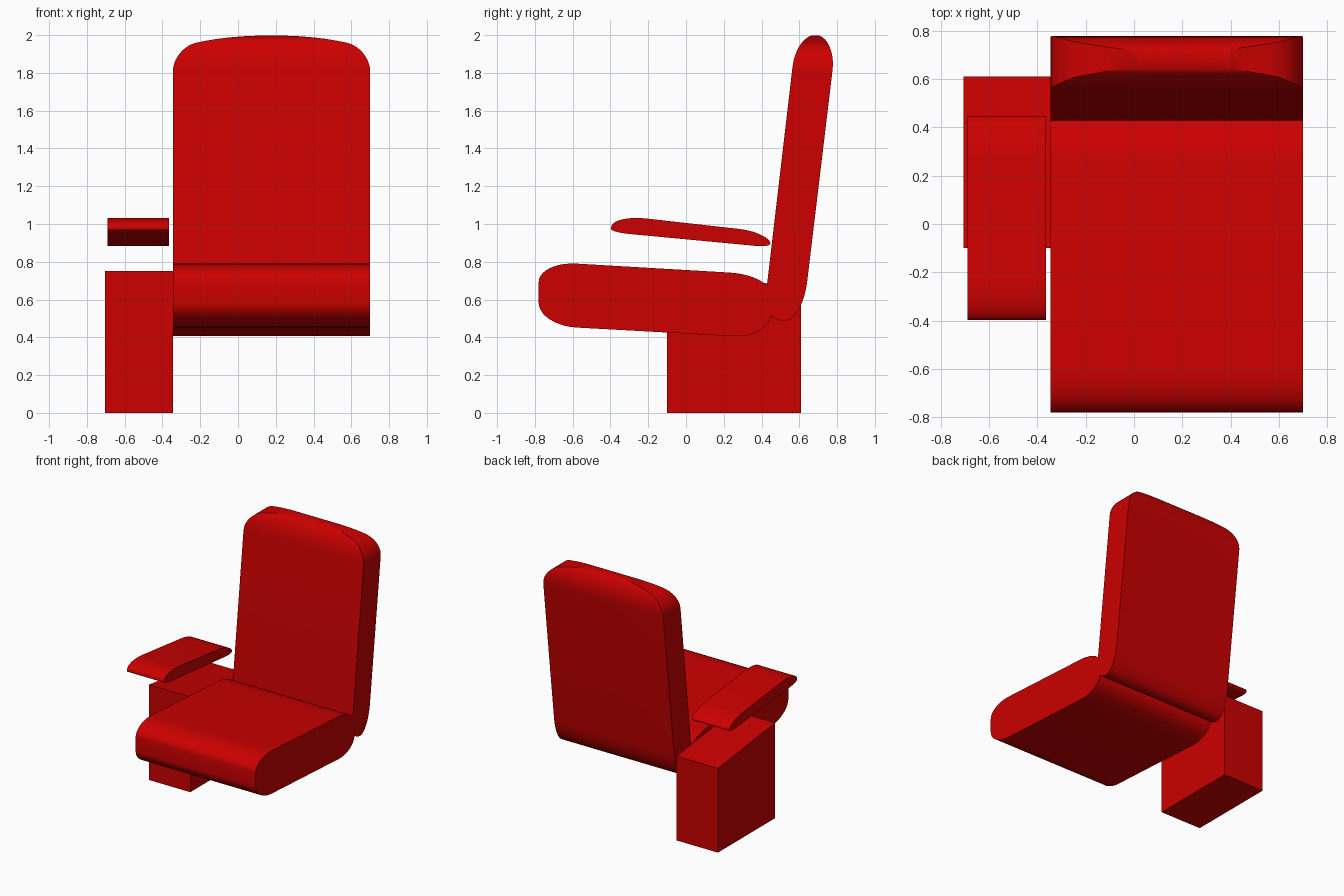
import bpy, bmesh, math
from mathutils import Vector

cube = bpy.data.objects.get("Cube")
if cube:
    bpy.data.objects.remove(cube, do_unlink=True)

red = bpy.data.materials.new("red upholstery")
red.use_nodes = True
COLOUR = (0.604, 0, 0, 1)
red.diffuse_color = COLOUR
red.node_tree.nodes["Principled BSDF"].inputs["Base Color"].default_value = COLOUR


def rounded(corners, steps=10):
    """Outline from corners (u, v, reach before, reach after), each eased by a curve."""
    points = []
    for i, (u, v, before, after) in enumerate(corners):
        c = Vector((u, v))
        p = Vector(corners[i - 1][:2])
        n = Vector(corners[(i + 1) % len(corners)][:2])
        if before == 0:
            points.append(c)
            continue
        a = c + (p - c).normalized() * before
        b = c + (n - c).normalized() * after
        h1, h2 = a.lerp(c, 0.55), b.lerp(c, 0.55)
        for k in range(steps + 1):
            t = k / steps
            s = 1 - t
            points.append(a * s**3 + h1 * 3 * s * s * t + h2 * 3 * s * t * t + b * t**3)
    return points


def trim(bm, outline):
    """Cut away everything above a convex open outline in the xz plane, capping each cut."""
    for p, q in zip(outline, outline[1:]):
        normal = Vector((p.y - q.y, 0, q.x - p.x))
        cut = bmesh.ops.bisect_plane(
            bm, geom=bm.verts[:] + bm.edges[:] + bm.faces[:], dist=1e-6,
            plane_co=(p.x, 0, p.y), plane_no=normal.normalized(), clear_outer=True)
        edges = [g for g in cut["geom_cut"] if isinstance(g, bmesh.types.BMEdge) and g.is_boundary]
        if edges:
            bmesh.ops.edgeloop_fill(bm, edges=edges)


def extrude(name, outline, low, high, arch=None, smooth=True):
    """Solid from an outline in the yz plane, optionally trimmed by an arch."""
    bm = bmesh.new()
    face = bm.faces.new([bm.verts.new((low, p.x, p.y)) for p in outline])
    made = bmesh.ops.extrude_face_region(bm, geom=[face])["geom"]
    bmesh.ops.translate(bm, vec=(high - low, 0, 0),
                        verts=[g for g in made if isinstance(g, bmesh.types.BMVert)])
    if arch:
        trim(bm, arch)
    bmesh.ops.recalc_face_normals(bm, faces=bm.faces)
    mesh = bpy.data.meshes.new(name)
    bm.to_mesh(mesh)
    bm.free()
    mesh.materials.append(red)
    obj = bpy.data.objects.new(name, mesh)
    bpy.context.collection.objects.link(obj)
    if smooth:
        bpy.ops.object.select_all(action="DESELECT")
        obj.select_set(True)
        bpy.context.view_layer.objects.active = obj
        bpy.ops.object.shade_smooth_by_angle(angle=math.radians(35))


LEFT, RIGHT = 0.70, -0.345
MIDDLE = (LEFT + RIGHT) / 2

# Seat cushion
extrude("seat_cushion", rounded([
    (-0.78, 0.802, 0.11, 0.2), (0.45, 0.73, 0.22, 0.1),
    (0.45, 0.395, 0.13, 0.2), (-0.78, 0.463, 0.2, 0.12)]), RIGHT, LEFT)

# Backrest: leaning side profile trimmed by an arched front outline
arch_line = rounded([
    (RIGHT, 0.2, 0, 0), (RIGHT, 1.935, 0.13, 0.13),
    (MIDDLE, 2.04, 0.36, 0.36),
    (LEFT, 1.935, 0.13, 0.13), (LEFT, 0.2, 0, 0)])[1:-1]
extrude("backrest", rounded([
    (0.408, 0.50, 0.1, 0.1), (0.585, 2.012, 0.18, 0.107),
    (0.797, 1.99, 0.107, 0.18), (0.615, 0.475, 0.22, 0.1)]), RIGHT, LEFT, arch=arch_line)

# Armrest pad
extrude("right_armrest", rounded([
    (-0.378, 1.048, 0.06, 0.17), (0.43, 0.957, 0.15, 0.06),
    (0.455, 0.876, 0.025, 0.08), (-0.403, 0.957, 0.1, 0.02)]), -0.69, -0.365)

# Side pedestal with a top that slopes down to the rear
extrude("right_pedestal", rounded([
    (-0.10, 0, 0, 0), (0.61, 0, 0, 0), (0.61, 0.663, 0, 0), (-0.10, 0.75, 0, 0)]),
    -0.705, RIGHT, smooth=False)
